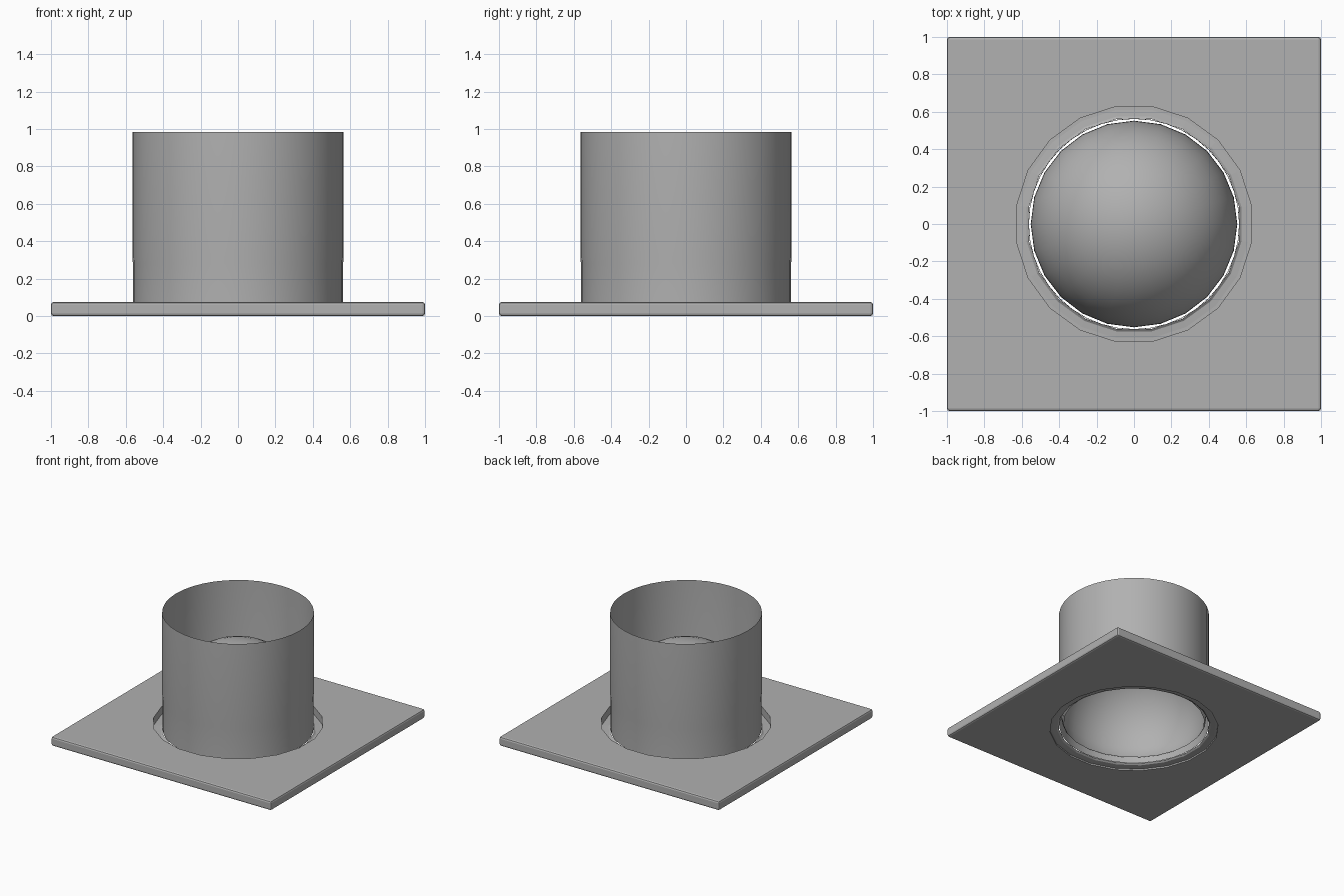
import bpy, bmesh
from math import sin, cos, pi, radians

if "Cube" in bpy.data.objects:
    bpy.data.objects.remove(bpy.data.objects["Cube"])

# Mid-grey used by every part
grey = bpy.data.materials.new("mid_grey")
grey.diffuse_color = (0.44, 0.44, 0.44, 1)
grey.use_nodes = True
grey.node_tree.nodes["Principled BSDF"].inputs["Base Color"].default_value = grey.diffuse_color


def lathe(name, profile, sides, offset=0.0):
    """Revolve a list of (radius, z) points around z; radius 0 makes a pole."""
    bm = bmesh.new()
    rings = []
    for r, z in profile:
        if r == 0:
            rings.append([bm.verts.new((0, 0, z))] * sides)
        else:
            rings.append([bm.verts.new((r * cos(offset + 2 * pi * i / sides),
                                        r * sin(offset + 2 * pi * i / sides), z))
                          for i in range(sides)])
    for a, b in zip(rings, rings[1:]):
        for i in range(sides):
            j = (i + 1) % sides
            bm.faces.new(list(dict.fromkeys((a[i], a[j], b[j], b[i]))))
    mesh = bpy.data.meshes.new(name)
    bm.to_mesh(mesh)
    bm.free()
    mesh.materials.append(grey)
    obj = bpy.data.objects.new(name, mesh)
    bpy.context.collection.objects.link(obj)
    return obj


def smooth(obj, angle=35):
    bpy.ops.object.select_all(action='DESELECT')
    obj.select_set(True)
    bpy.context.view_layer.objects.active = obj
    bpy.ops.object.shade_smooth_by_angle(angle=radians(angle))


SIDES = 20
HALF = pi / SIDES
GROW = 1 / cos(HALF)  # flats, not corners, sit on the axes

# Square base plate with softened edges
bpy.ops.mesh.primitive_cube_add(size=1, location=(0, 0, 0.0375))
plate = bpy.context.object
plate.name = "base_plate"
plate.data.materials.append(grey)
plate.scale = (2, 2, 0.075)
bpy.ops.object.transform_apply(location=True, scale=True)
bevel = plate.modifiers.new("soft_edges", 'BEVEL')
bevel.width = 0.014
bevel.segments = 2

# Straight round hole through the plate
cutter = lathe("hole_cutter", [(0, -0.1), (0.627 * GROW, -0.1),
                               (0.627 * GROW, 0.2), (0, 0.2)], SIDES, HALF)
cutter.hide_render = True
cutter.hide_set(True)
cut = plate.modifiers.new("hole", 'BOOLEAN')
cut.operation = 'DIFFERENCE'
cut.object = cutter

# Foot ring in the hole: downward-facing lip outside, upward-facing flange inside
lathe("foot_lip", [(0.61 * GROW, 0.012), (0.627 * GROW, 0.012)], SIDES, HALF)
lathe("foot_flange", [(0.61 * GROW, 0.012), (0.575 * GROW, 0.015),
                      (0.562 * GROW, 0.025)], SIDES, HALF)

# Thin open tube
tube = lathe("tube", [(0.562, 0.025), (0.562, 0.28), (0.565, 0.32), (0.565, 0.985)], 40)
smooth(tube)

# Open-bottomed dome inside the tube, tucked in at its rim
R, CENTRE, START, STEPS = 0.553, 0.18, -0.2, 12
angles = [START + (pi / 2 - START) * k / STEPS for k in range(STEPS)]
dome = lathe("inner_dome", [(0.53, 0.055)]
             + [(R * cos(a), CENTRE + R * sin(a)) for a in angles]
             + [(0, CENTRE + R)], 24)
smooth(dome, 60)
